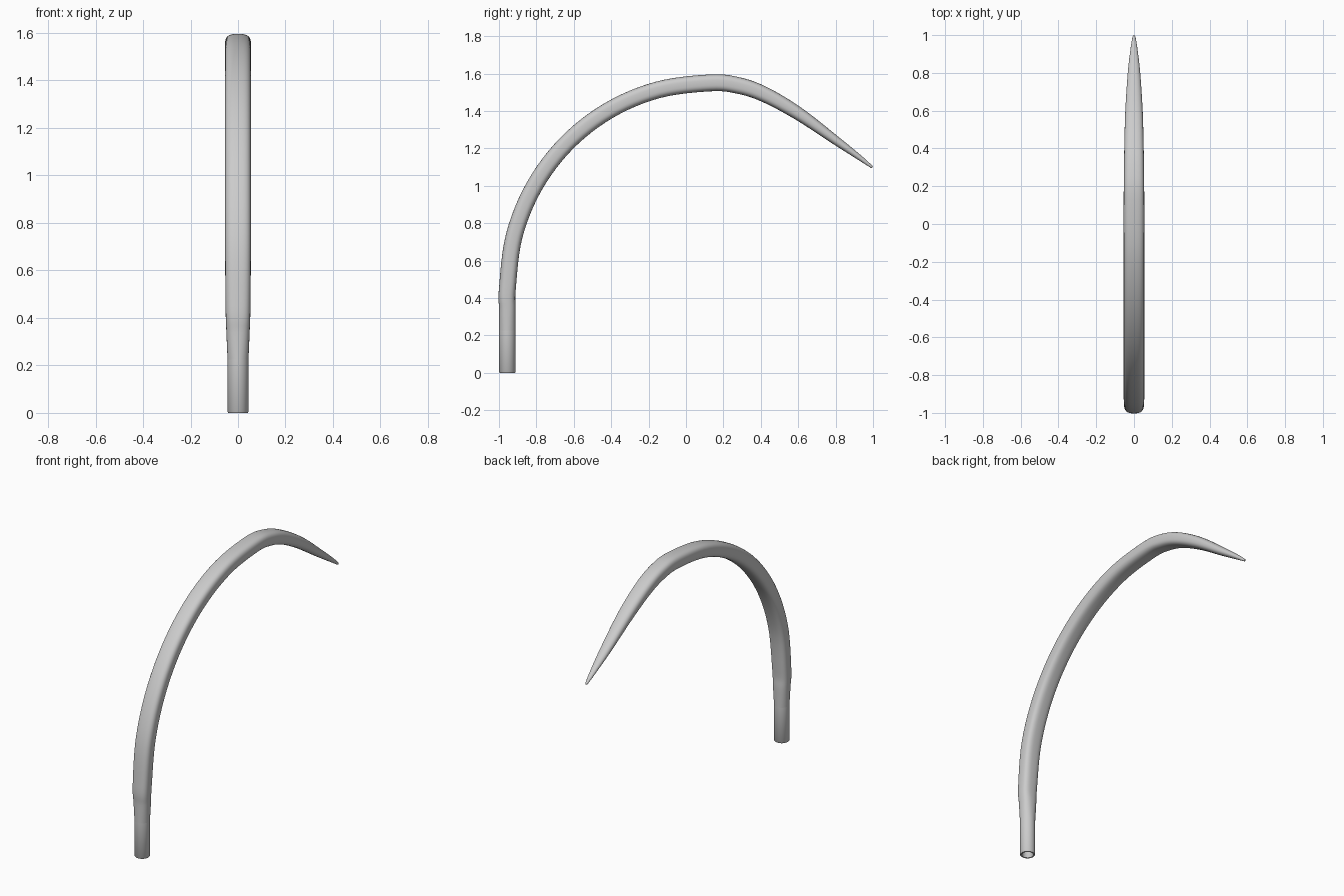
import bpy, bmesh, math
from mathutils import Vector

if "Cube" in bpy.data.objects:
    bpy.data.objects.remove(bpy.data.objects["Cube"])

SIDES = 40


def ring(bm, centre, normal, half_w, half_t, power):
    """Superellipse cross-section: half_w along x, half_t within the bend plane."""
    verts = []
    for i in range(SIDES):
        a = 2 * math.pi * i / SIDES
        c, s = math.cos(a), math.sin(a)
        u = math.copysign(abs(c) ** (2 / power), c) * half_w
        v = math.copysign(abs(s) ** (2 / power), s) * half_t
        verts.append(bm.verts.new(centre + Vector((u, 0, 0)) + normal * v))
    return verts


def bridge(bm, a, b):
    for i in range(SIDES):
        j = (i + 1) % SIDES
        bm.faces.new((a[i], a[j], b[j], b[i]))


def finish(bm, name):
    bmesh.ops.recalc_face_normals(bm, faces=bm.faces)
    mesh = bpy.data.meshes.new(name)
    bm.to_mesh(mesh)
    bm.free()
    ob = bpy.data.objects.new(name, mesh)
    bpy.context.collection.objects.link(ob)
    bpy.ops.object.select_all(action='DESELECT')
    ob.select_set(True)
    bpy.context.view_layer.objects.active = ob
    bpy.ops.object.shade_smooth_by_angle(angle=math.radians(40))


def catmull(p, q, r, s, t):
    return [0.5 * (2 * b + (c - a) * t + (2 * a - 5 * b + 4 * c - d) * t * t
                   + (3 * b - a - 3 * c + d) * t ** 3) for a, b, c, d in zip(p, q, r, s)]


# Key sections: y, z, half width, half thickness, squareness
keys = [(-.955, .225, .044, .044, 2.0), (-.955, .34, .049, .0445, 2.4),
        (-.955, .45, .0525, .045, 2.8)]
for deg in range(15, 91, 15):
    a = math.radians(deg)
    keys.append((.13 - 1.085 * math.cos(a), .45 + 1.1 * math.sin(a), .0545, .045, 3.0))
keys += [(.28, 1.536, .053, .044, 3.0), (.42, 1.488, .051, .041, 2.8),
         (.60, 1.386, .046, .035, 2.5), (.80, 1.243, .033, .024, 2.2),
         (.93, 1.149, .018, .014, 2.0), (.985, 1.107, .009, .008, 2.0)]

# Curved tapering body
samples = []
ext = [keys[0]] + keys + [keys[-1]]
for k in range(len(keys) - 1):
    samples += [catmull(*ext[k:k + 4], t / 6) for t in range(6)]
samples.append(keys[-1])
bm = bmesh.new()
rings = []
for i, (y, z, w, t, p) in enumerate(samples):
    a, b = samples[max(i - 1, 0)], samples[min(i + 1, len(samples) - 1)]
    d = Vector((0, b[0] - a[0], b[1] - a[1])).normalized()
    rings.append(ring(bm, Vector((0, y, z)), Vector((0, -d.z, d.y)), w, t, p))
# Rounded tip
d = Vector((0, .82, -.57))
for f in (.5, .85):
    r = .0085 * math.sqrt(1 - f * f)
    rings.append(ring(bm, Vector((0, .985, 1.107)) + d * .017 * f,
                      Vector((0, .57, .82)), r, r, 2))
for a, b in zip(rings, rings[1:]):
    bridge(bm, a, b)
bm.faces.new(rings[-1])
finish(bm, "curved_body")

# Hollow round socket at the foot
bm = bmesh.new()
profile = [(.044, .225), (.044, .004), (.041, 0), (.034, 0), (.031, .004), (.031, .225)]
rings = [ring(bm, Vector((0, -.955, z)), Vector((0, 1, 0)), r, r, 2) for r, z in profile]
for a, b in zip(rings, rings[1:]):
    bridge(bm, a, b)
bm.faces.new(rings[-1])
finish(bm, "socket")
